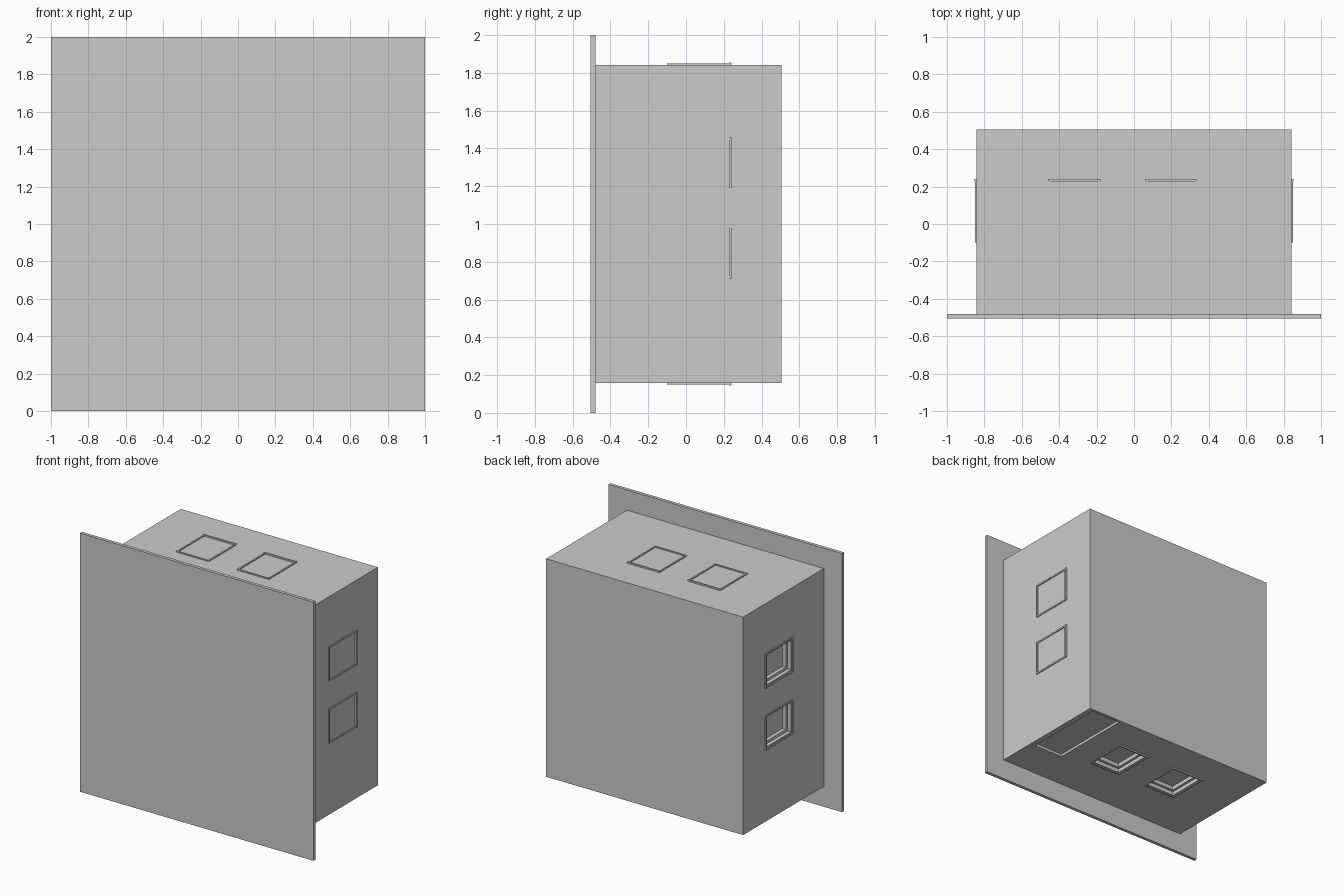
import bpy, bmesh
from mathutils import Vector

if "Cube" in bpy.data.objects:
    bpy.data.objects.remove(bpy.data.objects["Cube"])


def box(name, lo, hi):
    """Axis-aligned box between two corners."""
    lo, hi = Vector(lo), Vector(hi)
    bm = bmesh.new()
    bmesh.ops.create_cube(bm, size=1)
    for v in bm.verts:
        v.co = Vector([(lo[i] + hi[i]) / 2 + v.co[i] * abs(hi[i] - lo[i]) for i in range(3)])
    me = bpy.data.meshes.new(name)
    bm.to_mesh(me)
    bm.free()
    ob = bpy.data.objects.new(name, me)
    bpy.context.collection.objects.link(ob)
    return ob


def cut(name, lo, hi):
    """Subtract a box from the back box."""
    c = box(name, lo, hi)
    c.hide_render = True
    c.hide_viewport = True
    c.display_type = 'WIRE'
    m = body.modifiers.new(name, 'BOOLEAN')
    m.operation = 'DIFFERENCE'
    m.solver = 'EXACT'
    m.object = c


HALF = 0.843      # half size of the box in x and z
MID = 1.0         # centre height
Y0, Y1 = -0.10, 0.24


def place(side, t, y, out):
    """Point on a side wall: t along the wall, y depth, out = height off the wall."""
    r = HALF + out
    return {'top': (t, y, MID + r), 'bottom': (t, y, MID - r),
            'right': (r, y, MID + t), 'left': (-r, y, MID + t)}[side]


# front cover plate and back box
box("cover_plate", (-1, -0.505, 0), (1, -0.48, 2))
body = box("back_box", (-HALF, -0.48, MID - HALF), (HALF, 0.505, MID + HALF))


def rim(side, t0, t1, w=0.012, h=0.007):
    """Raised rim around a knockout, with a taller lip at the rear."""
    bars = [("front", t0, t1, Y0, Y0 + w, h), ("rear", t0, t1, Y1 - w, Y1, h + 0.004),
            ("low", t0, t0 + w, Y0 + w, Y1 - w, h), ("high", t1 - w, t1, Y0 + w, Y1 - w, h)]
    for n, a, b, c, d, out in bars:
        box(f"{side}_rim_{n}", place(side, a, c, -0.003), place(side, b, d, out))


# cable knockouts, two per wall
spans = {'top': [(-0.46, -0.18), (0.06, 0.335)], 'bottom': [(-0.46, -0.18), (0.06, 0.335)],
         'right': [(-0.29, -0.02), (0.19, 0.46)], 'left': [(-0.29, -0.02), (0.19, 0.46)]}
for side, pair in spans.items():
    for t0, t1 in pair:
        rim(side, t0, t1)
        # stepped recess on the left and bottom walls
        if side in ('left', 'bottom'):
            for m, depth in ((0.02, 0.03), (0.04, 0.06)):
                cut(f"{side}_recess_cutter", place(side, t0 + m, Y0 + m, -depth),
                    place(side, t1 - m, Y1 - m, 0.02))

# long shallow recess under the box
cut("slot_cutter", place('bottom', 0.55, -0.17, -0.02), place('bottom', 0.80, 0.485, 0.02))
